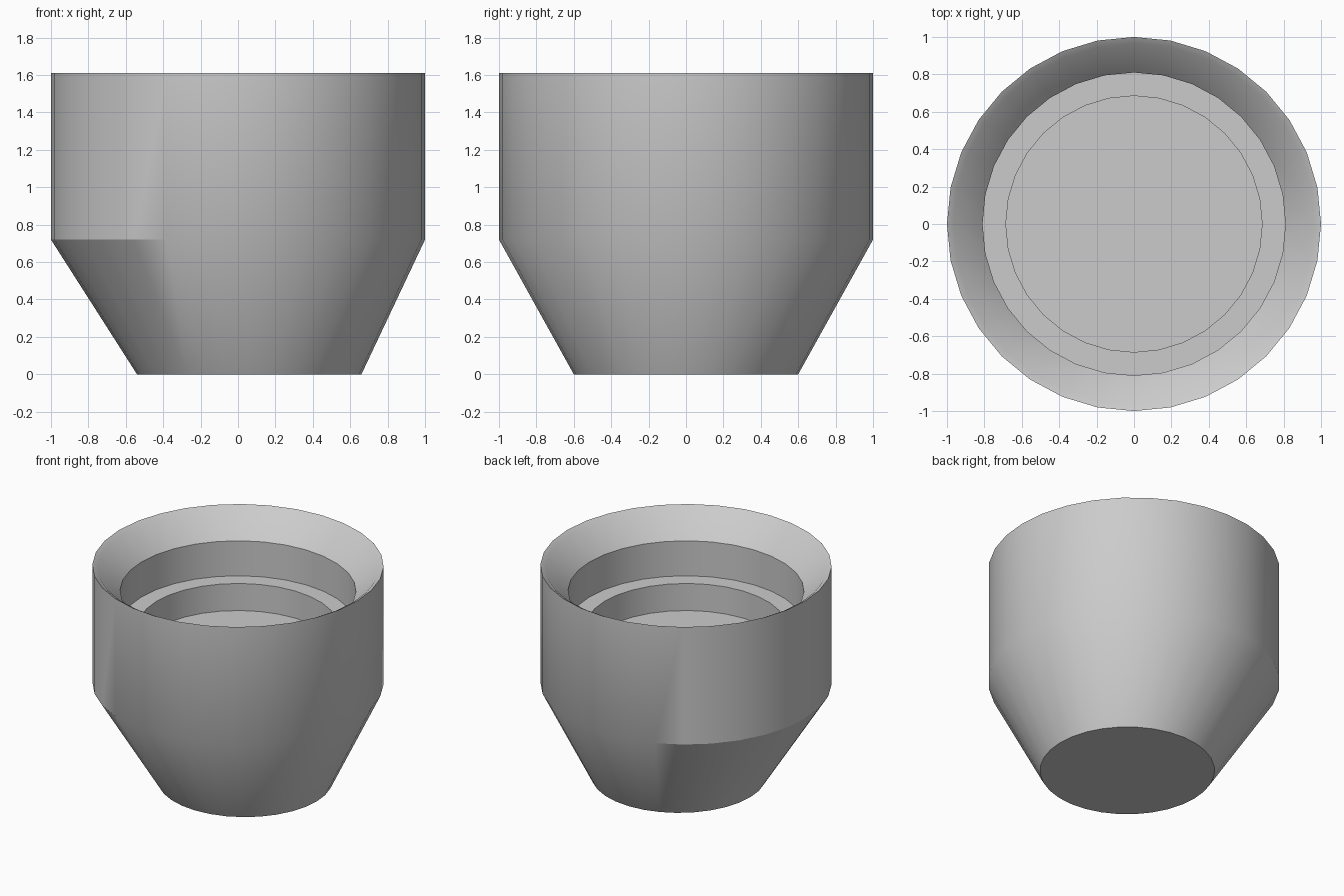
import bpy
import bmesh
import math

cube = bpy.data.objects.get("Cube")
if cube:
    bpy.data.objects.remove(cube, do_unlink=True)

SIDES = 32

# Single flat material
grey = bpy.data.materials.new("plain_grey")
grey.use_nodes = True
colour = (0.6, 0.6, 0.6, 1)
grey.diffuse_color = colour
grey.node_tree.nodes["Principled BSDF"].inputs["Base Color"].default_value = colour

# Rings from the underside, up the outside, then down the stepped bore:
# radius, height, sideways offset
rings = [
    (0.6, 0, 0.06),       # offset base
    (1, 0.72, 0),         # shoulder
    (1, 1.61, 0),         # rim
    (0.965, 1.59, 0),     # rim bevel
    (0.81, 1.42, 0),      # funnel end
    (0.81, 1.155, 0),     # ledge outer edge
    (0.685, 1.155, 0),    # ledge inner edge
    (0.685, 0.95, 0),     # floor
]


def add_ring(bm, radius, height, offset):
    angles = [math.tau * i / SIDES for i in range(SIDES)]
    return [bm.verts.new((offset + radius * math.cos(a), radius * math.sin(a), height))
            for a in angles]


# Cup body: bridge neighbouring rings, then cap the base and the floor
bm = bmesh.new()
loops = [add_ring(bm, *ring) for ring in rings]
for low, high in zip(loops, loops[1:]):
    for i in range(SIDES):
        j = (i + 1) % SIDES
        bm.faces.new((low[i], low[j], high[j], high[i]))
bm.faces.new(loops[0][::-1])
bm.faces.new(loops[-1])
bmesh.ops.recalc_face_normals(bm, faces=bm.faces)

mesh = bpy.data.meshes.new("cup_body")
bm.to_mesh(mesh)
bm.free()
mesh.materials.append(grey)
body = bpy.data.objects.new("cup_body", mesh)
bpy.context.collection.objects.link(body)

# Smooth walls with crisp shoulders and steps
bpy.ops.object.select_all(action="DESELECT")
body.select_set(True)
bpy.context.view_layer.objects.active = body
bpy.ops.object.shade_smooth_by_angle(angle=math.radians(30))
